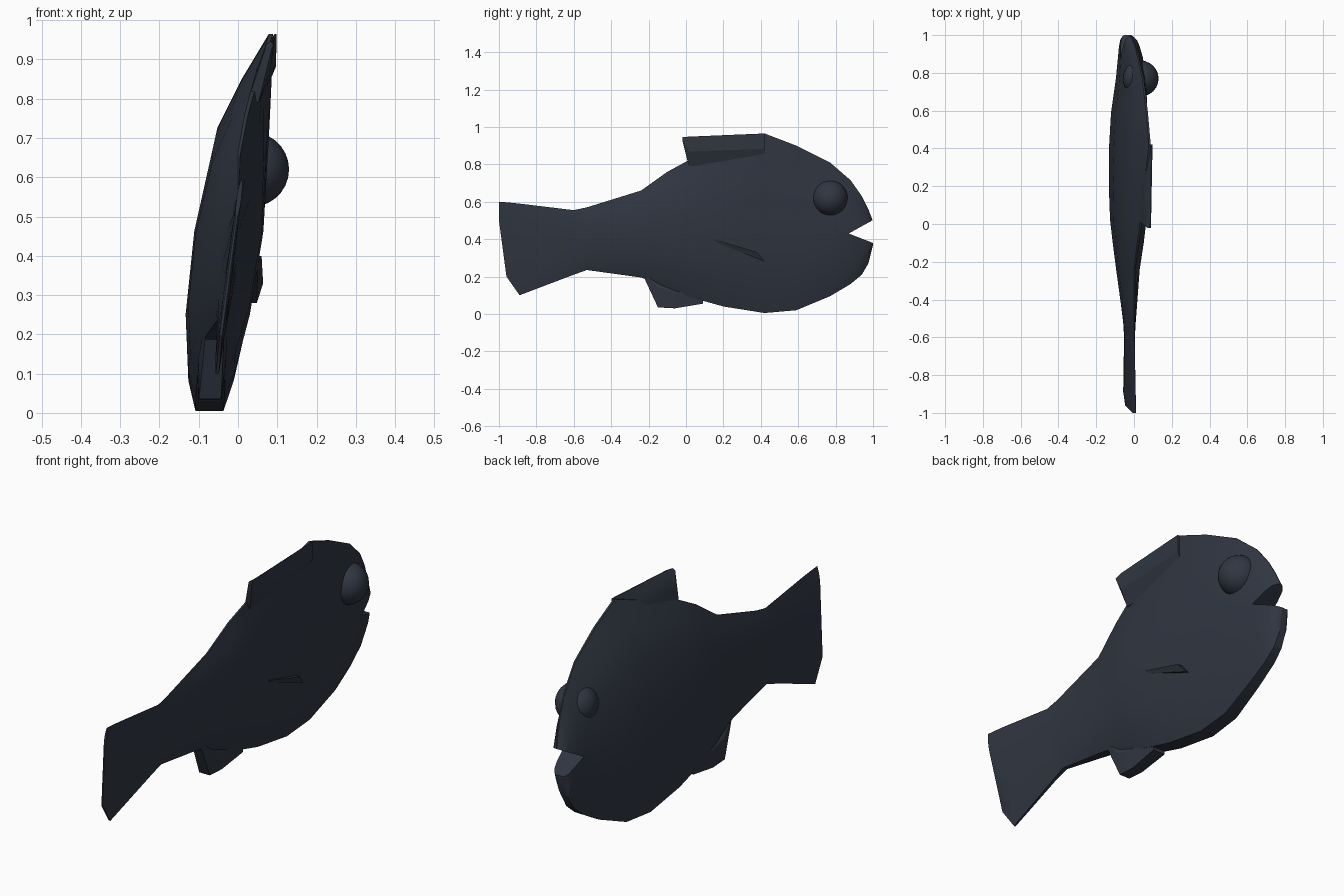
import bpy, bmesh, math
from mathutils import Vector

cube = bpy.data.objects.get("Cube")
if cube:
    bpy.data.objects.remove(cube)

slate = bpy.data.materials.new("dark slate")
slate.use_nodes = True
colour = (0.03, 0.038, 0.055, 1)
slate.diffuse_color = colour
slate.node_tree.nodes["Principled BSDF"].inputs["Base Color"].default_value = colour


def interp(table, v):
    for (a, fa), (b, fb) in zip(table, table[1:]):
        if v <= b:
            return fa + (fb - fa) * max(0, v - a) / (b - a)
    return table[-1][1]


# Leaning midline of the fish: sideways offset at each height
LEAN = [(0, -0.073), (0.15, -0.065), (0.45, -0.025), (0.7, 0.008),
        (0.8, 0.03), (0.9, 0.065), (0.97, 0.085)]
# Cross-section: height fraction and relative thickness
BODY = [(0, 0.42), (0.08, 0.68), (0.25, 0.93), (0.5, 1), (0.75, 0.78),
        (0.88, 0.45), (1, 0.06)]
FIN = [(0, 0.8), (0.5, 1), (1, 0.1)]


def finish(bm, name, angle):
    bmesh.ops.recalc_face_normals(bm, faces=bm.faces)
    mesh = bpy.data.meshes.new(name)
    bm.to_mesh(mesh)
    bm.free()
    obj = bpy.data.objects.new(name, mesh)
    bpy.context.collection.objects.link(obj)
    mesh.materials.append(slate)
    bpy.ops.object.select_all(action='DESELECT')
    bpy.context.view_layer.objects.active = obj
    obj.select_set(True)
    if angle:
        bpy.ops.object.shade_smooth_by_angle(angle=math.radians(angle))
    return obj


def loft(name, stations, section, angle=18):
    """Skin rings given as (y, bottom, top, half thickness, sideways shift)."""
    bm = bmesh.new()
    rings = []
    for y, low, high, half, shift in stations:
        ring = []
        for side, rows in ((1, section), (-1, section[::-1])):
            for t, w in rows:
                z = low + (high - low) * t
                ring.append(bm.verts.new((interp(LEAN, z) + shift + side * half * w, y, z)))
        rings.append(ring)
    for a, b in zip(rings, rings[1:]):
        for i in range(len(a)):
            j = (i + 1) % len(a)
            bm.faces.new((a[i], a[j], b[j], b[i]))
    bm.faces.new(rings[0])
    bm.faces.new(rings[-1])
    return finish(bm, name, angle)


# Body and tail in one skin
body = loft("body", [
    (-1, 0.5, 0.6, 0.006, 0.015), (-0.96, 0.2, 0.597, 0.008, 0.015),
    (-0.89, 0.1, 0.59, 0.01, 0.015), (-0.6, 0.21, 0.555, 0.018, 0.013),
    (-0.53, 0.235, 0.57, 0.024, 0.01), (-0.24, 0.195, 0.66, 0.055, 0),
    (-0.1, 0.14, 0.76, 0.072, 0), (0.02, 0.09, 0.825, 0.084, 0),
    (0.2, 0.04, 0.885, 0.088, 0), (0.42, 0.005, 0.965, 0.085, 0),
    (0.59, 0.02, 0.9, 0.078, 0.004), (0.77, 0.095, 0.81, 0.066, 0.014),
    (0.88, 0.16, 0.715, 0.056, 0.012), (0.94, 0.21, 0.63, 0.048, 0.008),
    (0.975, 0.27, 0.56, 0.04, 0.004), (1, 0.37, 0.495, 0.028, 0)], BODY)

# Open mouth, cut as a wedge
bm = bmesh.new()
wedge = [(0.87, 0.43), (1.05, 0.53), (1.05, 0.36)]
ends = [[bm.verts.new((x, y, z)) for y, z in wedge] for x in (-0.3, 0.3)]
bm.faces.new(ends[0])
bm.faces.new(ends[1])
for i in range(3):
    j = (i + 1) % 3
    bm.faces.new((ends[0][i], ends[0][j], ends[1][j], ends[1][i]))
cutter = finish(bm, "mouth_cutter", 0)
cutter.hide_render = True
cut = body.modifiers.new("mouth", 'BOOLEAN')
cut.operation = 'DIFFERENCE'
cut.solver = 'EXACT'
cut.object = cutter
bpy.context.view_layer.objects.active = body
bpy.ops.object.modifier_apply(modifier=cut.name)
bpy.data.objects.remove(cutter)

# Fins
loft("dorsal_fin", [(-0.02, 0.93, 0.945, 0.01, 0.005), (0.015, 0.79, 0.948, 0.018, 0.01),
                    (0.42, 0.8, 0.965, 0.026, 0.012)], FIN)
loft("pelvic_fin", [(-0.22, 0.185, 0.25, 0.03, 0), (-0.15, 0.035, 0.25, 0.035, 0),
                    (-0.06, 0.03, 0.2, 0.035, 0), (0.09, 0.055, 0.2, 0.04, 0)], FIN)

# Small side fin lying flat against the flank
bm = bmesh.new()
tip = [(0.048, 0.42, 0.28), (0.064, 0.38, 0.33), (0.06, 0.15, 0.4), (0.05, 0.17, 0.38)]
outer = [bm.verts.new(p) for p in tip]
inner = [bm.verts.new(Vector(p) - Vector((0.03, 0, 0))) for p in tip]
bm.faces.new(outer)
bm.faces.new(inner)
for i in range(4):
    j = (i + 1) % 4
    bm.faces.new((outer[i], outer[j], inner[j], inner[i]))
finish(bm, "side_fin", 0)

# One round eye that shows on both sides of the head
bm = bmesh.new()
bmesh.ops.create_uvsphere(bm, u_segments=24, v_segments=14, radius=0.095)
bmesh.ops.translate(bm, verts=bm.verts, vec=(0.035, 0.77, 0.62))
finish(bm, "eye", 40)
